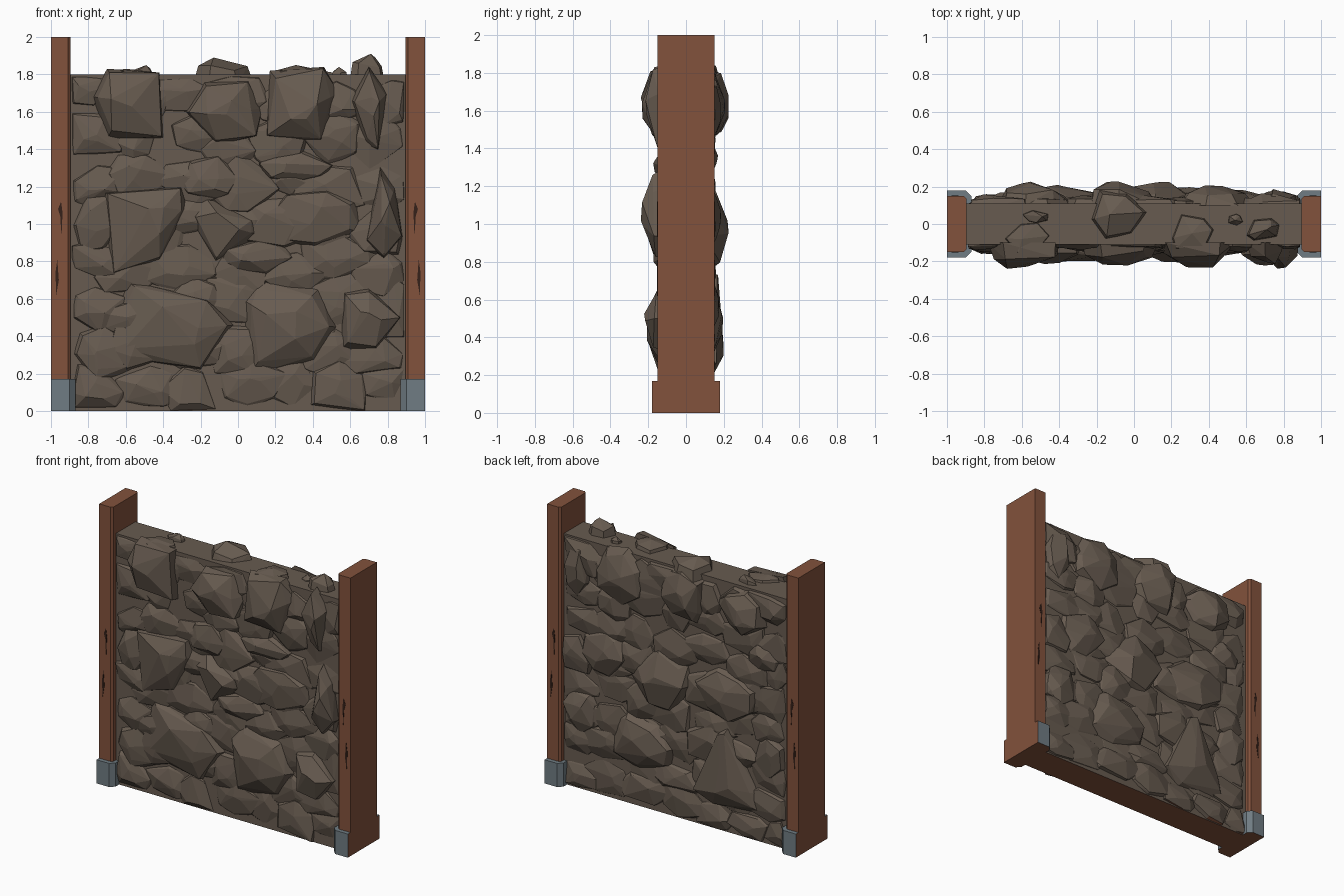
import bpy, bmesh, math, random
from mathutils import Vector

if "Cube" in bpy.data.objects:
    bpy.data.objects.remove(bpy.data.objects["Cube"])

random.seed(11)


def material(name, rgb):
    m = bpy.data.materials.new(name)
    m.diffuse_color = (*rgb, 1)
    m.use_nodes = True
    m.node_tree.nodes["Principled BSDF"].inputs["Base Color"].default_value = m.diffuse_color
    return m


ROCK = material("grey brown rock", (0.136, 0.105, 0.080))
WOOD = material("red brown post", (0.224, 0.084, 0.045))
METAL = material("blue grey metal", (0.162, 0.202, 0.227))
DARK = material("dark crack", (0.035, 0.015, 0.010))


def finish(bm, name, mats, rule=None):
    bmesh.ops.recalc_face_normals(bm, faces=bm.faces)
    bm.normal_update()
    if rule:
        for f in bm.faces:
            f.material_index = rule(f)
    me = bpy.data.meshes.new(name)
    bm.to_mesh(me)
    bm.free()
    for m in mats:
        me.materials.append(m)
    ob = bpy.data.objects.new(name, me)
    bpy.context.collection.objects.link(ob)
    return ob


def add_hull(bm, pts):
    """Append the convex hull of pts to bm."""
    t = bmesh.new()
    for p in pts:
        t.verts.new(p)
    bmesh.ops.convex_hull(t, input=t.verts)
    bmesh.ops.delete(t, geom=[v for v in t.verts if not v.link_faces], context='VERTS')
    bmesh.ops.dissolve_limit(t, angle_limit=math.radians(4), verts=t.verts, edges=t.edges)
    tmp = bpy.data.meshes.new("tmp")
    t.to_mesh(tmp)
    t.free()
    bm.from_mesh(tmp)
    bpy.data.meshes.remove(tmp)


def prism(bm, outline, z0, z1):
    lo = [bm.verts.new((x, y, z0)) for x, y in outline]
    hi = [bm.verts.new((x, y, z1)) for x, y in outline]
    bm.faces.new(lo)
    bm.faces.new(hi)
    n = len(lo)
    for i in range(n):
        bm.faces.new((lo[i], lo[(i + 1) % n], hi[(i + 1) % n], hi[i]))


def clamp(x, z, top):
    return max(-0.89, min(0.89, x)), max(0.0, min(top, z))


def ring(cx, cz, w, h, n=7):
    """Irregular outline of a stone."""
    a0 = random.random() * 6.28
    out = []
    for i in range(n):
        a = a0 + 6.283 * (i + random.uniform(-0.3, 0.3)) / n
        r = random.uniform(0.85, 1.08) / 2
        out.append((cx + w * r * math.cos(a), cz + h * r * math.sin(a)))
    return out


def stone(bm, outline, peak, depth, side, top=1.84, base=0.10, shoulder=0.5):
    """Faceted stone set into the wall: outline, shoulder ring, small crown."""
    pts = []
    for x, z in outline:
        x, z = clamp(x, z, top)
        pts.append((x, side * base, z))
        k = random.uniform(0.72, 0.98)
        y = base + (depth - base) * random.uniform(shoulder - 0.15, shoulder + 0.2)
        pts.append((peak[0] + (x - peak[0]) * k, side * y, peak[1] + (z - peak[1]) * k))
    for x, z in random.sample(outline, 3):
        x, z = clamp(x, z, top)
        k = random.uniform(0.15, 0.45)
        pts.append((peak[0] + (x - peak[0]) * k, side * (depth - random.uniform(0, 0.015)),
                    peak[1] + (z - peak[1]) * k))
    add_hull(bm, pts)


def filler(bm, side):
    """Shallow tightly packed stones covering the whole wall face."""
    for r in range(8):
        for c in range(7):
            x = -0.78 + c * 0.26 + random.uniform(-0.07, 0.07)
            z = 0.10 + r * 0.225 + random.uniform(-0.06, 0.06)
            o = ring(x, z, random.uniform(0.34, 0.52), random.uniform(0.24, 0.36), 6)
            x, z = clamp(x, z, 1.7)
            stone(bm, o, (x, z), random.uniform(0.135, 0.165), side, 1.79, 0.09)


def underside(f):
    return 1 if f.normal.z < -0.9 and f.calc_center_median().z < 0.01 else 0


# wall core
bm = bmesh.new()
prism(bm, [(-0.91, -0.11), (0.91, -0.11), (0.91, 0.11), (-0.91, 0.11)], 0, 1.8)
finish(bm, "wall_core", [ROCK, WOOD], underside)

# front stones: outline, crown centre, crown depth
FRONT = [
    ([(-.78, 1.68), (-.70, 1.83), (-.42, 1.81), (-.40, 1.46), (-.70, 1.45)], (-.60, 1.66), .24),
    ([(-.28, 1.60), (-.18, 1.76), (.06, 1.77), (.13, 1.62), (.10, 1.47), (-.12, 1.42)], (-.10, 1.58), .225),
    ([(.17, 1.82), (.46, 1.84), (.54, 1.70), (.46, 1.43), (.15, 1.47)], (.34, 1.60), .235),
    ([(.60, 1.66), (.70, 1.84), (.80, 1.70), (.75, 1.39), (.68, 1.42)], (.72, 1.62), .22),
    ([(-.72, 1.17), (-.30, 1.20), (-.27, 1.08), (-.42, .80), (-.68, .72)], (-.42, 1.06), .215),
    ([(-.27, 1.05), (-.18, 1.15), (.08, 1.02), (.12, .94), (-.12, .80)], (-.06, .99), .205),
    ([(.68, .90), (.76, 1.31), (.84, 1.20), (.88, .93), (.78, .81)], (.79, 1.05), .24),
    ([(-.72, .30), (-.60, .70), (-.16, .60), (-.02, .46), (-.20, .22)], (-.25, .44), .20),
    ([(.02, .60), (.12, .70), (.44, .66), (.53, .45), (.42, .26), (.06, .19)], (.24, .46), .21),
    ([(.55, .33), (.56, .64), (.70, .66), (.87, .50), (.74, .33)], (.70, .48), .23),
]
bm = bmesh.new()
filler(bm, -1)
for outline, peak, depth in FRONT:
    stone(bm, outline, peak, depth, -1)
for x, z, w, h in [(.10, .82, .42, .2), (.42, 1.02, .5, .34), (-.15, 1.24, .36, .26), (.3, 1.3, .4, .2)]:
    stone(bm, ring(x, z, w, h), (x, z), 0.18, -1)
finish(bm, "front_stones", [ROCK, WOOD], underside)

# back stones: x, z, width, height, depth
BACK = [(.44, 1.63, .48, .42, .21), (-.08, 1.62, .42, .42, .23), (-.54, 1.62, .42, .34, .23),
        (.78, 1.58, .2, .42, .19), (.10, .96, .5, .48, .23), (-.40, 1.0, .55, .40, .21),
        (.56, 1.04, .38, .36, .19), (-.70, 1.32, .3, .22, .17), (.28, .47, .58, .46, .20),
        (.75, .55, .28, .40, .18), (-.75, .62, .28, .34, .17)]
bm = bmesh.new()
filler(bm, 1)
for x, z, w, h, d in BACK:
    stone(bm, ring(x, z, w, h), (x, z), d, 1)
stone(bm, [(-.70, .20), (-.66, .34), (-.42, .76), (-.36, .72), (-.16, .26), (-.30, .17)], (-.42, .40), .20, 1)
finish(bm, "back_stones", [ROCK, WOOD], underside)

# stones lying on the top of the wall: x, y, width, depth, peak height, peak shift
bm = bmesh.new()
for x, y, w, d, top, px in [(-.09, .05, .36, .30, 1.89, -.04), (.31, -.05, .28, .26, 1.85, .0),
                            (-.56, -.08, .30, .22, 1.83, -.04), (-.52, .04, .18, .08, 1.85, .03),
                            (.69, -.03, .20, .16, 1.91, .02), (.54, .02, .10, .08, 1.84, .0)]:
    o = ring(x, y, w, d, 6)
    pts = [(a, b, 1.74) for a, b in o]
    pts += [(x + (a - x) * .8, y + (b - y) * .8, 1.8 + (top - 1.8) * random.uniform(.2, .6)) for a, b in o]
    pts += [(x + px, y, top), (x + px + w * .12, y + d * .1, top - .02)]
    add_hull(bm, pts)
finish(bm, "top_stones", [ROCK])

for s, side in ((-1, "left"), (1, "right")):
    # post with chamfered inner edges
    bm = bmesh.new()
    prism(bm, [(s * x, y) for x, y in [(1, -.15), (.91, -.15), (.895, -.135), (.895, .135),
                                       (.91, .15), (1, .15)]], 0, 2)
    finish(bm, side + "_post", [WOOD])

    # metal foot, cut flush to bare wood on the outside and underneath
    bm = bmesh.new()
    prism(bm, [(s * x, y) for x, y in [(1.0, -.18), (.90, -.18), (.87, -.15), (.87, .15),
                                       (.90, .18), (1.0, .18)]], 0, .17)
    finish(bm, side + "_foot", [METAL, WOOD],
           lambda f: 1 if f.normal.x * s > .9 or f.normal.z < -.9 else 0)

    # thin dark cracks in the front and back of the post
    bm = bmesh.new()
    for y in (-.151, .151):
        for pts in ([(.972, .62), (.976, .74), (.966, .81), (.958, .70)],
                    [(.944, .93), (.950, 1.04), (.962, 1.08), (.946, 1.12), (.938, 1.06)]):
            bm.faces.new([bm.verts.new((s * x, y, z)) for x, z in pts])
    ob = finish(bm, side + "_post_cracks", [DARK])
    mod = ob.modifiers.new("thickness", 'SOLIDIFY')
    mod.thickness = 0.003
    mod.offset = 0
